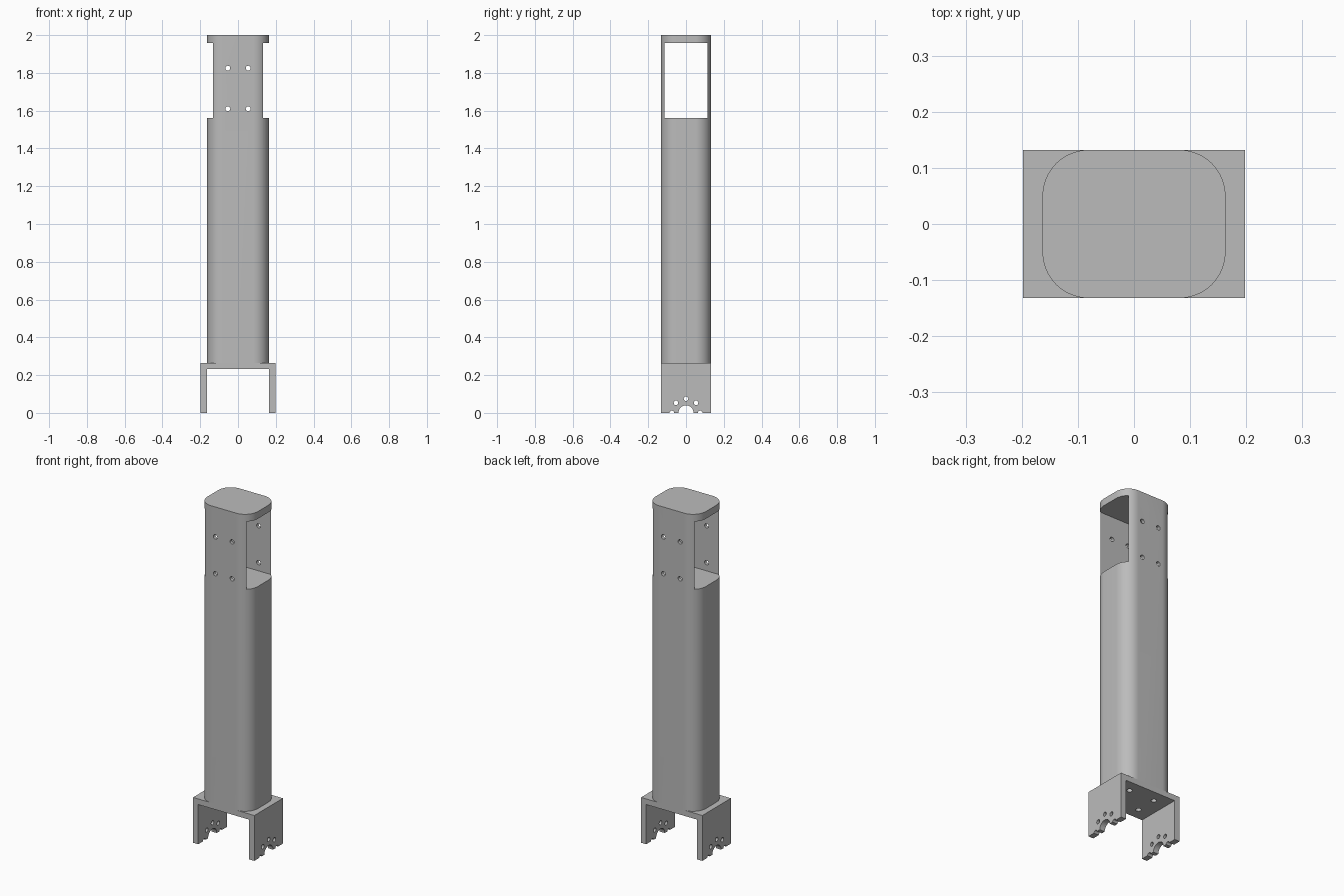
import bpy
import bmesh
from math import cos, sin, pi, radians
from mathutils import Matrix

cube = bpy.data.objects.get("Cube")
if cube:
    bpy.data.objects.remove(cube, do_unlink=True)

grey = bpy.data.materials.new("light_grey")
grey.use_nodes = True
colour = (0.5, 0.5, 0.5, 1)
grey.diffuse_color = colour
grey.node_tree.nodes["Principled BSDF"].inputs["Base Color"].default_value = colour

HALF_DEPTH = 0.132


def new_object(name, bm):
    bmesh.ops.recalc_face_normals(bm, faces=bm.faces)
    mesh = bpy.data.meshes.new(name)
    bm.to_mesh(mesh)
    bm.free()
    obj = bpy.data.objects.new(name, mesh)
    bpy.context.collection.objects.link(obj)
    mesh.materials.append(grey)
    return obj


def prism(name, outline, bottom, top, turn=Matrix()):
    """Extrude a closed 2D outline along z, then turn it."""
    bm = bmesh.new()
    face = bm.faces.new([bm.verts.new((x, y, bottom)) for x, y in outline])
    side = bmesh.ops.extrude_face_region(bm, geom=[face])["geom"]
    verts = [v for v in side if isinstance(v, bmesh.types.BMVert)]
    bmesh.ops.translate(bm, verts=verts, vec=(0, 0, top - bottom))
    bm.transform(turn)
    return new_object(name, bm)


def box(name, low, high):
    outline = [(low[0], low[1]), (high[0], low[1]), (high[0], high[1]), (low[0], high[1])]
    return prism(name, outline, low[2], high[2])


def drill(name, axis, centre, radius, length):
    """Cylinder cutter along the given axis."""
    bm = bmesh.new()
    turn = {"x": Matrix.Rotation(pi / 2, 4, "Y"),
            "y": Matrix.Rotation(pi / 2, 4, "X"), "z": Matrix()}[axis]
    bmesh.ops.create_cone(bm, cap_ends=True, segments=32, radius1=radius,
                          radius2=radius, depth=length,
                          matrix=Matrix.Translation(centre) @ turn)
    return new_object(name, bm)


def cut(obj, cutters):
    bpy.context.view_layer.objects.active = obj
    for cutter in cutters:
        mod = obj.modifiers.new("cut", "BOOLEAN")
        mod.operation = "DIFFERENCE"
        mod.solver = "EXACT"
        mod.object = cutter
        bpy.ops.object.modifier_apply(modifier=mod.name)
        bpy.data.objects.remove(cutter, do_unlink=True)


def smooth(obj):
    bpy.ops.object.select_all(action="DESELECT")
    obj.select_set(True)
    bpy.context.view_layer.objects.active = obj
    bpy.ops.object.shade_smooth_by_angle(angle=radians(30))


# Column: tall rounded block
def rounded_outline(half_x, half_y, radius, steps=16):
    points = []
    corners = [(1, 1), (-1, 1), (-1, -1), (1, -1)]
    for quarter, (sx, sy) in enumerate(corners):
        for i in range(steps + 1):
            a = (quarter + i / steps) * pi / 2
            points.append((sx * (half_x - radius) + radius * cos(a),
                           sy * (half_y - radius) + radius * sin(a)))
    return points


column = prism("column", rounded_outline(0.163, HALF_DEPTH, 0.082), 0.265, 2)

# Side-to-side window near the top, and screw holes through its two walls
cutters = [box("window_cutter", (-0.3, -0.113, 1.562), (0.3, 0.113, 1.958))]
for x in (-0.054, 0.054):
    for z in (1.61, 1.825):
        cutters.append(drill("wall_hole_cutter", "y", (x, 0, z), 0.013, 0.6))
cut(column, cutters)
smooth(column)

# Bracket: upside-down U, extruded front to back
half = [(0.198, 0.265), (0.198, 0), (0.165, 0), (0.165, 0.232)]
profile = half + [(-x, z) for x, z in reversed(half)]
bracket = prism("bracket", profile, -HALF_DEPTH, HALF_DEPTH,
                Matrix.Rotation(pi / 2, 4, "X"))

# Half-round shaft notch with a ring of holes, through both legs
cutters = [drill("notch_cutter", "x", (0, 0, 0), 0.04, 0.6)]
for i in range(5):
    a = i * pi / 4
    centre = (0, 0.075 * cos(a), 0.075 * sin(a))
    cutters.append(drill("leg_hole_cutter", "x", centre, 0.012, 0.6))

# Mounting holes in the plate
for x in (-0.082, 0.082):
    for y in (-0.062, 0.062):
        cutters.append(drill("plate_hole_cutter", "z", (x, y, 0.25), 0.015, 0.1))
cut(bracket, cutters)
smooth(bracket)
